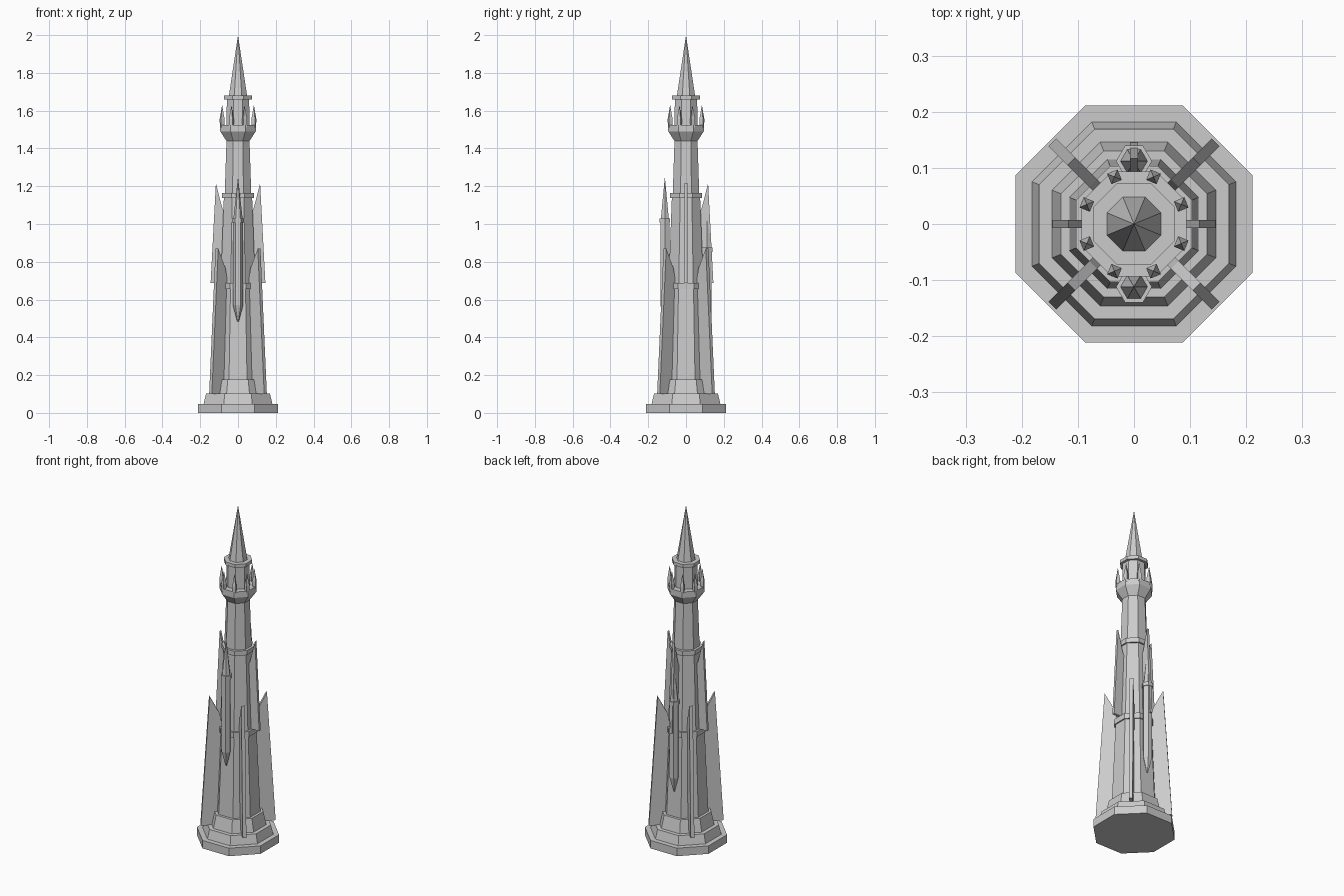
import bpy, bmesh, math
from mathutils import Matrix, Vector

if "Cube" in bpy.data.objects:
    bpy.data.objects.remove(bpy.data.objects["Cube"])

stone = bpy.data.materials.new("grey stone")
stone.diffuse_color = (0.6, 0.6, 0.6, 1)
stone.use_nodes = True
stone.node_tree.nodes["Principled BSDF"].inputs["Base Color"].default_value = stone.diffuse_color


def finish(name, bm):
    bmesh.ops.recalc_face_normals(bm, faces=bm.faces[:])
    me = bpy.data.meshes.new(name)
    bm.to_mesh(me)
    bm.free()
    me.materials.append(stone)
    ob = bpy.data.objects.new(name, me)
    bpy.context.collection.objects.link(ob)
    return ob


def stack(name, profile, sides=8, start=math.pi / 8, centre=(0, 0), flats=True):
    """Faceted column through (radius, z) rings; radius is to the flats or to the corners."""
    bm = bmesh.new()
    k = 1 / math.cos(math.pi / sides) if flats else 1
    rings = []
    for r, z in profile:
        if r == 0:
            rings.append([bm.verts.new((centre[0], centre[1], z))])
            continue
        rings.append([bm.verts.new((centre[0] + r * k * math.cos(start + i * math.tau / sides),
                                    centre[1] + r * k * math.sin(start + i * math.tau / sides), z))
                      for i in range(sides)])
    for a, b in zip(rings, rings[1:]):
        for i in range(sides):
            j = (i + 1) % sides
            if len(a) == 1:
                bm.faces.new((a[0], b[j], b[i]))
            elif len(b) == 1:
                bm.faces.new((a[i], a[j], b[0]))
            else:
                bm.faces.new((a[i], a[j], b[j], b[i]))
    for ring in (rings[0], rings[-1]):
        if len(ring) > 1:
            bm.faces.new(ring)
    return finish(name, bm)


def fin(name, outline, thick, angle):
    """Flat blade from a (radius, z) outline, turned to an angle about the tower axis."""
    bm = bmesh.new()
    face = bm.faces.new([bm.verts.new((r, -thick / 2, z)) for r, z in outline])
    ext = bmesh.ops.extrude_face_region(bm, geom=[face])
    moved = [g for g in ext["geom"] if isinstance(g, bmesh.types.BMVert)]
    bmesh.ops.translate(bm, verts=moved, vec=Vector((0, thick, 0)))
    bmesh.ops.rotate(bm, verts=bm.verts[:], cent=(0, 0, 0), matrix=Matrix.Rotation(angle, 3, 'Z'))
    return finish(name, bm)


# stepped base
stack("base_slab", [(0.211, 0), (0.211, 0.048)])
stack("base_step", [(0.182, 0.048), (0.169, 0.102)])
stack("base_plinth", [(0.146, 0.102), (0.130, 0.178)])

# tapering shaft and its bands
stack("lower_shaft", [(0.115, 0.178), (0.096, 0.655)])
stack("lower_band", [(0.103, 0.655), (0.103, 0.687)])
stack("middle_shaft", [(0.092, 0.687), (0.075, 1.137)])
stack("upper_band", [(0.084, 1.137), (0.084, 1.165)])
stack("upper_shaft", [(0.070, 1.165), (0.061, 1.44)])

# gallery, lantern and spire
stack("gallery", [(0.061, 1.44), (0.094, 1.49), (0.094, 1.525)])
stack("lantern", [(0.061, 1.525), (0.059, 1.66)])
stack("lantern_cap", [(0.073, 1.66), (0.073, 1.68)])
stack("spire", [(0.048, 1.68), (0, 2.0)])

# gallery pinnacles at the eight corners
for i in range(8):
    a = math.pi / 8 + i * math.pi / 4
    stack(f"pinnacle_{i + 1}", [(0.009, 1.51), (0.010, 1.555), (0, 1.63)], 4, a + math.pi / 4,
          (0.091 * math.cos(a), 0.091 * math.sin(a)))

# four large diagonal fins
for i in range(4):
    fin(f"lower_fin_{i + 1}", [(0.10, 0.10), (0.206, 0.10), (0.158, 0.87), (0.103, 0.765), (0.09, 0.70)],
        0.020, math.pi / 4 + i * math.pi / 2)

# three upper fins on the sides and back
for label, a in (("right", 0), ("back", math.pi / 2), ("left", math.pi)):
    fin(f"upper_fin_{label}", [(0.08, 0.687), (0.145, 0.687), (0.117, 1.217), (0.085, 1.09), (0.072, 1.06)],
        0.0145, a)

# hanging turrets: front one high, back one lower
for label, y, dz in (("front", -0.112, 0), ("back", 0.112, -0.155)):
    c = (0, y)
    for part, prof in (("body", [(0.004, 0.483), (0.027, 0.57), (0.027, 1.008)]),
                       ("collar", [(0.032, 1.008), (0.032, 1.03)]),
                       ("spire", [(0.024, 1.03), (0, 1.25)])):
        stack(f"{label}_turret_{part}", [(r, z + dz) for r, z in prof], 6, 0, c, False)
